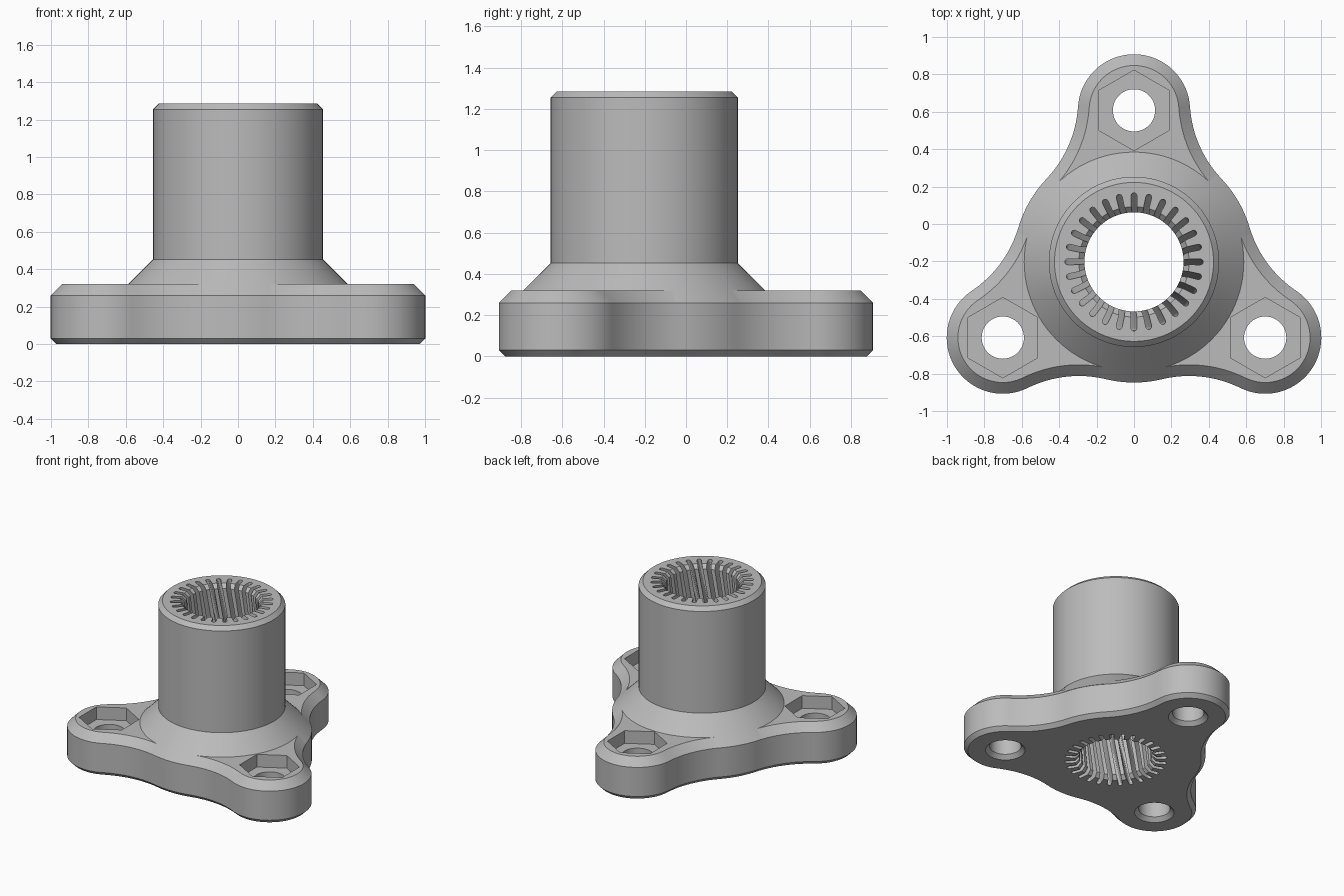
import bpy, bmesh, math
from math import sin, cos, pi, radians

cube = bpy.data.objects.get("Cube")
if cube:
    bpy.data.objects.remove(cube, do_unlink=True)

HUB_Y = -0.2025        # hub axis
REACH = 0.81           # hub axis to bolt axis
LOBE, WAIST, FILLET = 0.30, 0.645, 0.62
TOP = 1.285

steel = bpy.data.materials.new("steel_grey")
steel.use_nodes = True
grey = (0.5, 0.5, 0.5, 1)
steel.diffuse_color = grey
steel.node_tree.nodes["Principled BSDF"].inputs["Base Color"].default_value = grey


def loft(name, rings, at=(0, HUB_Y)):
    """Closed solid through rings of equal point count, capped at both ends."""
    bm = bmesh.new()
    loops = [[bm.verts.new((x + at[0], y + at[1], z)) for x, y, z in r] for r in rings]
    n = len(loops[0])
    for a, b in zip(loops, loops[1:]):
        for i in range(n):
            j = (i + 1) % n
            bm.faces.new((a[i], a[j], b[j], b[i]))
    bm.faces.new(loops[0][::-1])
    bm.faces.new(loops[-1])
    bmesh.ops.recalc_face_normals(bm, faces=bm.faces)
    mesh = bpy.data.meshes.new(name)
    bm.to_mesh(mesh)
    bm.free()
    mesh.materials.append(steel)
    ob = bpy.data.objects.new(name, mesh)
    bpy.context.collection.objects.link(ob)
    return ob


def turned(name, profile, sides, at=(0, HUB_Y), turn=0.0):
    """Solid of revolution from (radius, height) pairs."""
    return loft(name, [[(r * cos(turn + 2 * pi * i / sides), r * sin(turn + 2 * pi * i / sides), z)
                        for i in range(sides)] for r, z in profile], at)


def sweep(cx, cy, r, a, b, n):
    return [(cx + r * cos(a + (b - a) * i / n), cy + r * sin(a + (b - a) * i / n))
            for i in range(n + 1)]


def plate_ring(inset, z):
    """Three-lobed outline made of tangent arcs."""
    c = WAIST + FILLET
    gamma = math.acos((c**2 + REACH**2 - (LOBE + FILLET)**2) / (2 * c * REACH))
    cx, cy = c * cos(gamma), c * sin(gamma)
    beta = math.atan2(cy, cx - REACH)
    half = sweep(REACH, 0, LOBE - inset, 0, beta, 18)
    half += sweep(cx, cy, FILLET + inset, beta + pi, gamma + pi, 12)[1:]
    half += sweep(0, 0, WAIST - inset, gamma, pi / 3, 5)[1:]
    sector = [(x, -y) for x, y in half[-2:0:-1]] + half
    ring = []
    for k in range(3):
        t = pi / 2 + k * 2 * pi / 3
        ring += [(x * cos(t) - y * sin(t), x * sin(t) + y * cos(t), z) for x, y in sector]
    return ring


def spline_ring(z, teeth=28, inner=0.245, outer=0.37, half_width=0.016):
    """Bore section with round-ended slots, turned with height."""
    turn = radians(45) * (z - TOP) / TOP
    ring = []
    for k in range(teeth):
        t = pi / 2 + turn + 2 * pi * k / teeth
        tooth = [(inner, -half_width)]
        tooth += sweep(outer - half_width, 0, half_width, -pi / 2, pi / 2, 6)
        tooth += [(inner, half_width)]
        ring += [(x * cos(t) - y * sin(t), x * sin(t) + y * cos(t), z) for x, y in tooth]
    return ring


def combine(body, tool, operation):
    tool.hide_render = True
    mod = body.modifiers.new("combine", 'BOOLEAN')
    mod.operation, mod.solver, mod.object = operation, 'EXACT', tool
    bpy.context.view_layer.objects.active = body
    bpy.ops.object.modifier_apply(modifier=mod.name)
    bpy.data.objects.remove(tool, do_unlink=True)


# Three-lobed flange with chamfered rims
body = loft("splined_hub_flange", [plate_ring(0.03, 0), plate_ring(0, 0.03),
                                   plate_ring(0, 0.26), plate_ring(0.06, 0.32)])

# Hub tube with conical foot
combine(body, turned("hub_tube", [(0.5, 0.1), (0.6, 0.25), (0.645, 0.262), (0.455, 0.452),
                                  (0.455, TOP - 0.03), (0.425, TOP)], 96), 'UNION')

# Bore with chamfered mouths, then the twisted slots
combine(body, turned("bore", [(0.315, -0.02), (0.265, 0.03), (0.265, TOP - 0.03),
                              (0.315, TOP + 0.02)], 84), 'DIFFERENCE')
steps = 20
combine(body, loft("slots", [spline_ring(-0.03 + (TOP + 0.06) * i / steps)
                             for i in range(steps + 1)]), 'DIFFERENCE')

# Bolt holes with hexagonal nut pockets
for k in range(3):
    t = pi / 2 + k * 2 * pi / 3
    at = (REACH * cos(t), HUB_Y + REACH * sin(t))
    combine(body, turned("nut_pocket", [(0.215, 0.22), (0.215, 0.4)], 6, at, pi / 2), 'DIFFERENCE')
    combine(body, turned("bolt_hole", [(0.163, -0.02), (0.113, 0.03), (0.113, 0.3)], 48, at),
            'DIFFERENCE')

bpy.ops.object.select_all(action='DESELECT')
body.select_set(True)
bpy.context.view_layer.objects.active = body
bpy.ops.object.shade_smooth_by_angle(angle=radians(30))
